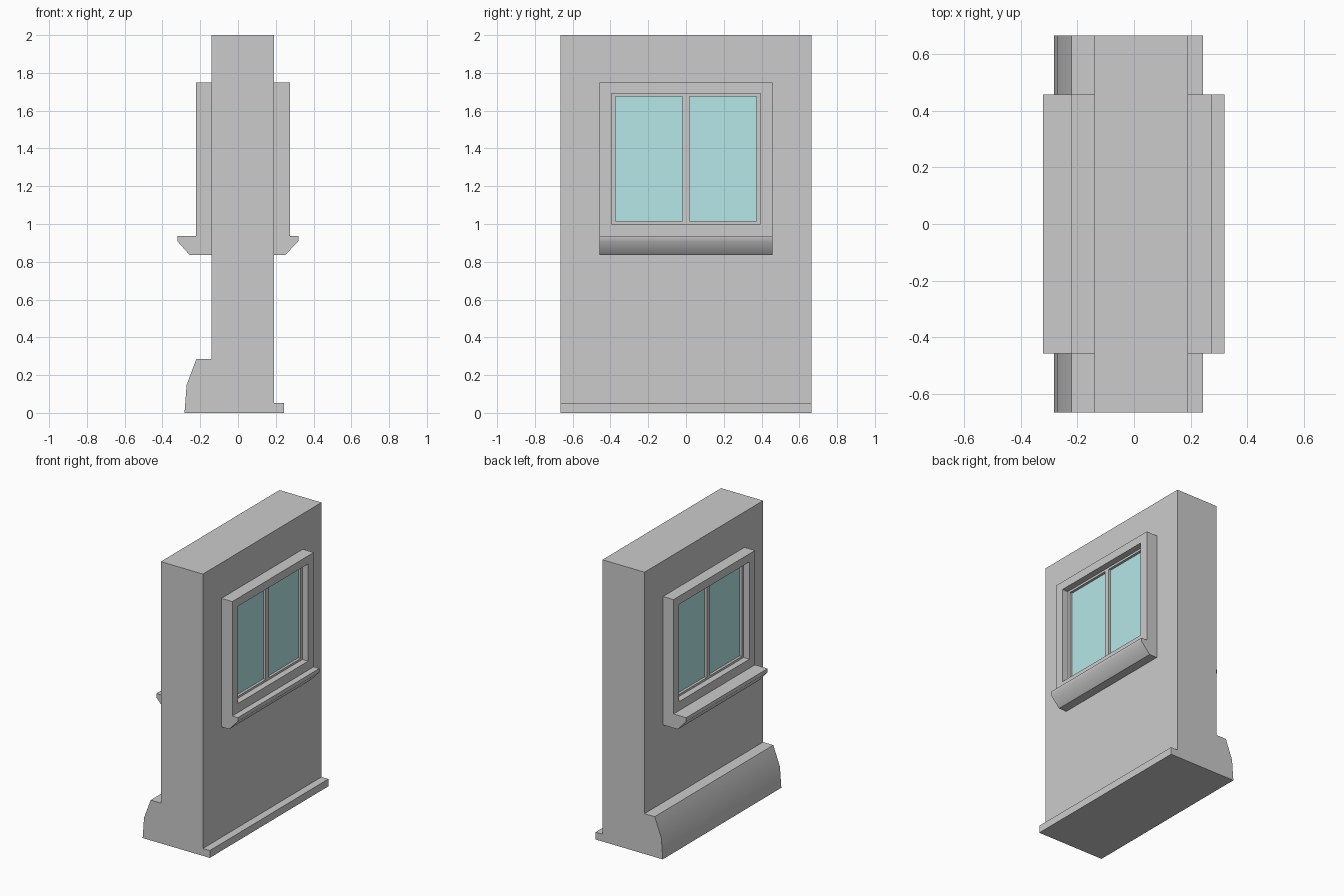
import bpy, bmesh, math

if "Cube" in bpy.data.objects:
    bpy.data.objects.remove(bpy.data.objects["Cube"])

HALF = 0.665      # half length of the wall
WIN = 0.457       # half width of the window surround
BACK, FRONT = -0.14, 0.19   # wall faces in x


def finish(name, bm, mat=None):
    bmesh.ops.recalc_face_normals(bm, faces=bm.faces)
    me = bpy.data.meshes.new(name)
    bm.to_mesh(me)
    bm.free()
    ob = bpy.data.objects.new(name, me)
    bpy.context.collection.objects.link(ob)
    if mat:
        me.materials.append(mat)
    return ob


def profile(name, pts, half, smooth=False):
    """Extrude an (x, z) outline along y."""
    bm = bmesh.new()
    face = bm.faces.new([bm.verts.new((x, -half, z)) for x, z in pts])
    ext = bmesh.ops.extrude_face_region(bm, geom=[face])
    verts = [g for g in ext["geom"] if isinstance(g, bmesh.types.BMVert)]
    bmesh.ops.translate(bm, verts=verts, vec=(0, 2 * half, 0))
    ob = finish(name, bm)
    if smooth:
        bpy.ops.object.select_all(action='DESELECT')
        ob.select_set(True)
        bpy.context.view_layer.objects.active = ob
        bpy.ops.object.shade_smooth_by_angle(angle=math.radians(45))
    return ob


def box(name, x0, x1, y0, y1, z0, z1, mat=None):
    bm = bmesh.new()
    bmesh.ops.create_cube(bm, size=1)
    for v in bm.verts:
        v.co = (x1 if v.co.x > 0 else x0, y1 if v.co.y > 0 else y0,
                z1 if v.co.z > 0 else z0)
    return finish(name, bm, mat)


def ring(name, x0, x1, outer, inner):
    """Rectangular frame; outer and inner are (y0, y1, z0, z1)."""
    bm = bmesh.new()
    loops = []
    for x, (a, b, c, d) in ((x0, outer), (x1, outer), (x1, inner), (x0, inner)):
        loops.append([bm.verts.new((x, y, z)) for y, z in ((a, c), (b, c), (b, d), (a, d))])
    for i in range(4):
        p, q = loops[i], loops[(i + 1) % 4]
        for k in range(4):
            m = (k + 1) % 4
            bm.faces.new((p[k], p[m], q[m], q[k]))
    return finish(name, bm)


glass = bpy.data.materials.new("glass")
glass.diffuse_color = (0.47, 0.8, 0.8, 1)
glass.use_nodes = True
glass.node_tree.nodes["Principled BSDF"].inputs["Base Color"].default_value = glass.diffuse_color

# wall body
box("wall", BACK, FRONT, -HALF, HALF, 0, 2)

# sloped plinth on one face, low skirting on the other
profile("plinth", [(BACK, 0), (-0.283, 0), (-0.272, 0.148), (-0.22, 0.286), (BACK, 0.286)],
        HALF, smooth=True)
box("skirting", FRONT, 0.244, -HALF, HALF, 0, 0.052)

# matching window on each face: wall x, surround x, sill tip x, sill underside x
opening = (-0.394, 0.394, 1.0, 1.69)
panes = (-0.373, 0.373, 1.015, 1.675)
for side, s, wall, trim, tip, under in (("back", -1, BACK, -0.222, -0.321, -0.256),
                                        ("front", 1, FRONT, 0.275, 0.319, 0.251)):
    ring(side + "_window_surround", wall, trim, (-WIN, WIN, 0.936, 1.748), opening)
    profile(side + "_sill", [(wall, 0.836), (under, 0.836), (tip, 0.909), (tip, 0.936),
                             (wall, 0.936)], WIN, smooth=True)
    sash = trim - s * 0.045
    ring(side + "_sash", wall, sash, opening, panes)
    box(side + "_mullion", wall, sash, -0.018, 0.018, panes[2], panes[3])
    for label, y0, y1 in (("left", panes[0], -0.018), ("right", 0.018, panes[1])):
        box(f"{side}_{label}_pane", wall, sash - s * 0.018, y0, y1, panes[2], panes[3], glass)
